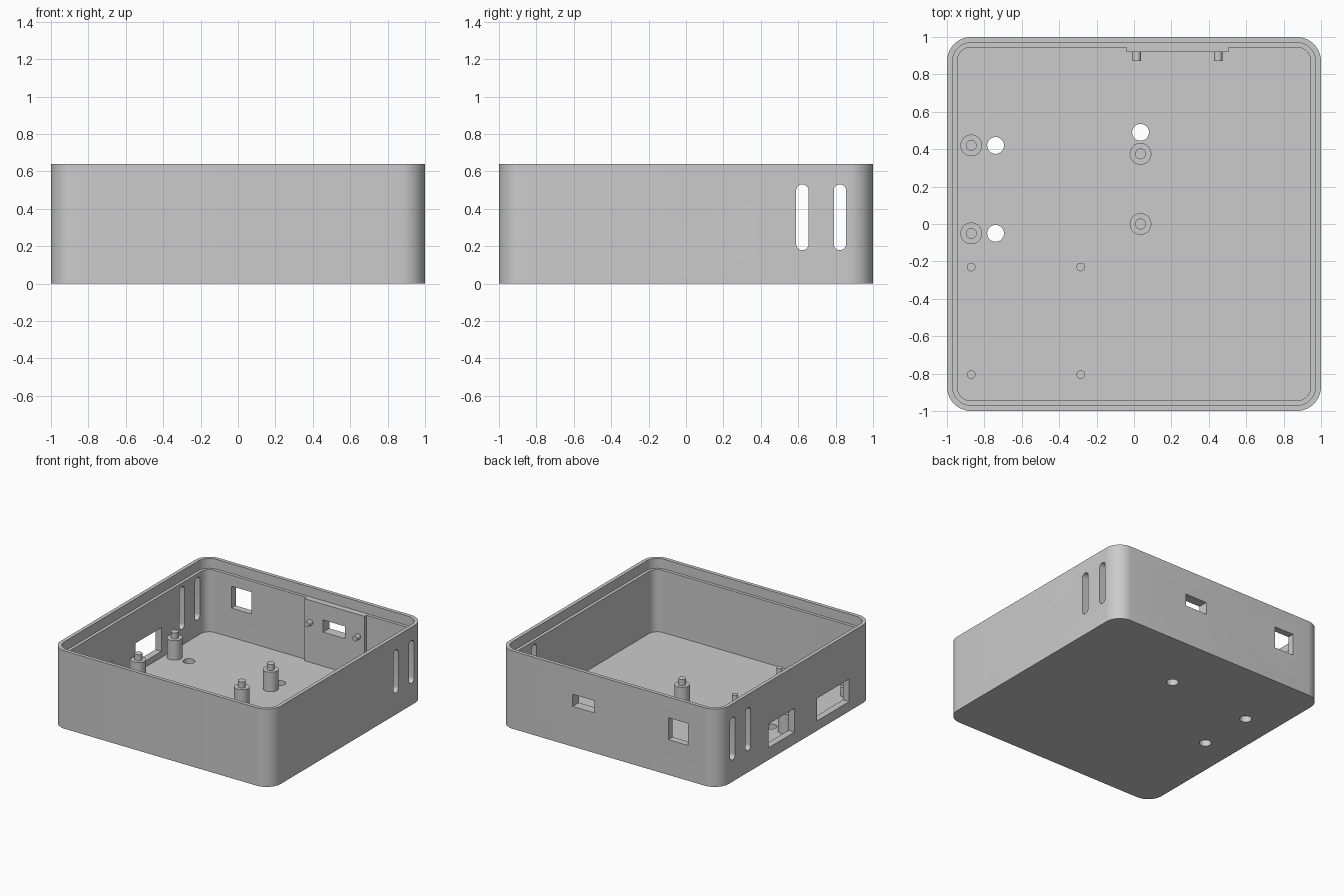
import bpy
import bmesh
import math
from mathutils import Matrix, Vector

if "Cube" in bpy.data.objects:
    bpy.data.objects.remove(bpy.data.objects["Cube"], do_unlink=True)

grey = bpy.data.materials.new("plain grey plastic")
grey.use_nodes = True
COLOUR = (0.6, 0.6, 0.6, 1)
grey.diffuse_color = COLOUR
grey.node_tree.nodes["Principled BSDF"].inputs["Base Color"].default_value = COLOUR

HEIGHT, FLOOR, LEDGE = 0.64, 0.05, 0.56
INNER = 0.945


def add_object(name, bm):
    bmesh.ops.recalc_face_normals(bm, faces=bm.faces)
    mesh = bpy.data.meshes.new(name)
    bm.to_mesh(mesh)
    bm.free()
    mesh.materials.append(grey)
    obj = bpy.data.objects.new(name, mesh)
    bpy.context.collection.objects.link(obj)
    return obj


def rounded_prism(name, half_w, half_h, radius, low, high, steps=10, matrix=None):
    """Rounded rectangle extruded along z, then placed by a matrix."""
    bm = bmesh.new()
    ring = []
    for q, (sx, sy) in enumerate([(1, 1), (-1, 1), (-1, -1), (1, -1)]):
        for i in range(steps + 1):
            a = math.pi / 2 * (q + i / steps)
            ring.append(bm.verts.new((sx * (half_w - radius) + radius * math.cos(a),
                                      sy * (half_h - radius) + radius * math.sin(a), low)))
    bmesh.ops.remove_doubles(bm, verts=ring, dist=0.0001)
    face = bm.faces.new([v for v in ring if v.is_valid])
    ext = bmesh.ops.extrude_face_region(bm, geom=[face])
    top = [g for g in ext["geom"] if isinstance(g, bmesh.types.BMVert)]
    bmesh.ops.translate(bm, verts=top, vec=(0, 0, high - low))
    if matrix:
        bm.transform(matrix)
    return add_object(name, bm)


def box(name, x, y, z):
    """Box from three (low, high) ranges."""
    bm = bmesh.new()
    size = Vector([r[1] - r[0] for r in (x, y, z)])
    centre = Vector([(r[0] + r[1]) / 2 for r in (x, y, z)])
    bmesh.ops.create_cube(bm, size=1, matrix=Matrix.Translation(centre) @ Matrix.Diagonal(size).to_4x4())
    return add_object(name, bm)


def cylinder(name, start, end, radius, sides=32):
    start, end = Vector(start), Vector(end)
    turn = (end - start).to_track_quat("Z", "Y").to_matrix().to_4x4()
    bm = bmesh.new()
    bmesh.ops.create_cone(bm, cap_ends=True, segments=sides, radius1=radius, radius2=radius,
                          depth=(end - start).length,
                          matrix=Matrix.Translation((start + end) / 2) @ turn)
    return add_object(name, bm)


def cut(target, cutters):
    """Subtract the cutters, bake the result and remove them."""
    for cutter in cutters:
        cutter.hide_render = True
        mod = target.modifiers.new("cut", "BOOLEAN")
        mod.operation, mod.solver, mod.object = "DIFFERENCE", "EXACT", cutter
    bpy.context.view_layer.update()
    graph = bpy.context.evaluated_depsgraph_get()
    baked = bpy.data.meshes.new_from_object(target.evaluated_get(graph))
    target.modifiers.clear()
    target.data = baked
    for cutter in cutters:
        bpy.data.objects.remove(cutter, do_unlink=True)


def port_cutter():
    return box("port_cutter", (0.13, 0.33), (0.8, 1.2), (0.33, 0.43))


# Open tray with a stepped rim
case = rounded_prism("case_shell", 1, 1, 0.13, 0, HEIGHT)
cutters = [
    rounded_prism("cavity_cutter", INNER, INNER, 0.075, FLOOR, HEIGHT + 0.1),
    rounded_prism("rim_cutter", 0.97, 0.97, 0.1, LEDGE, HEIGHT + 0.2),
    # Windows in the back wall
    port_cutter(),
    box("back_window_cutter", (-0.72, -0.54), (0.8, 1.2), (0.29, 0.47)),
    # Windows in the right wall
    box("small_side_cutter", (-1.2, -0.8), (0.02, 0.355), (0.1, 0.295)),
    box("large_side_cutter", (-1.2, -0.8), (-0.69, -0.275), (0.08, 0.265)),
]
# Vent slots through both side walls
for y in (0.622, 0.823):
    place = Matrix.Translation((0, y, 0.355)) @ Matrix.Rotation(math.pi / 2, 4, "Y")
    cutters.append(rounded_prism("vent_cutter", 0.176, 0.033, 0.0329, -1.2, 1.2, 8, place))
# Holes through the floor
for x, y in ((-0.74, 0.42), (-0.74, -0.05), (0.035, 0.49)):
    cutters.append(cylinder("floor_hole_cutter", (x, y, -0.1), (x, y, 0.15), 0.045))
cut(case, cutters)
parts = [case]

# Mounting plate inside the back wall, with two pegs
plate = box("port_plate", (-0.04, 0.505), (0.92, INNER + 0.01), (FLOOR - 0.01, LEDGE))
cut(plate, [port_cutter()])
parts.append(plate)
for x in (0.015, 0.45):
    parts.append(cylinder("plate_peg", (x, 0.93, 0.38), (x, 0.872, 0.38), 0.022, 24))

# Board posts with a thinner tip
for x, y in ((-0.87, 0.42), (-0.87, -0.05), (0.035, 0.375), (0.035, 0)):
    parts.append(cylinder("board_post", (x, y, FLOOR - 0.01), (x, y, 0.21), 0.058))
    parts.append(cylinder("post_tip", (x, y, 0.2), (x, y, 0.26), 0.029))

# Short locating pins on the floor
for x in (-0.87, -0.285):
    for y in (-0.23, -0.805):
        parts.append(cylinder("locating_pin", (x, y, FLOOR - 0.01), (x, y, 0.125), 0.023, 24))

# Smooth curves, sharp edges
bpy.ops.object.select_all(action="DESELECT")
for part in parts:
    part.select_set(True)
bpy.context.view_layer.objects.active = case
bpy.ops.object.shade_smooth_by_angle(angle=math.radians(30))
